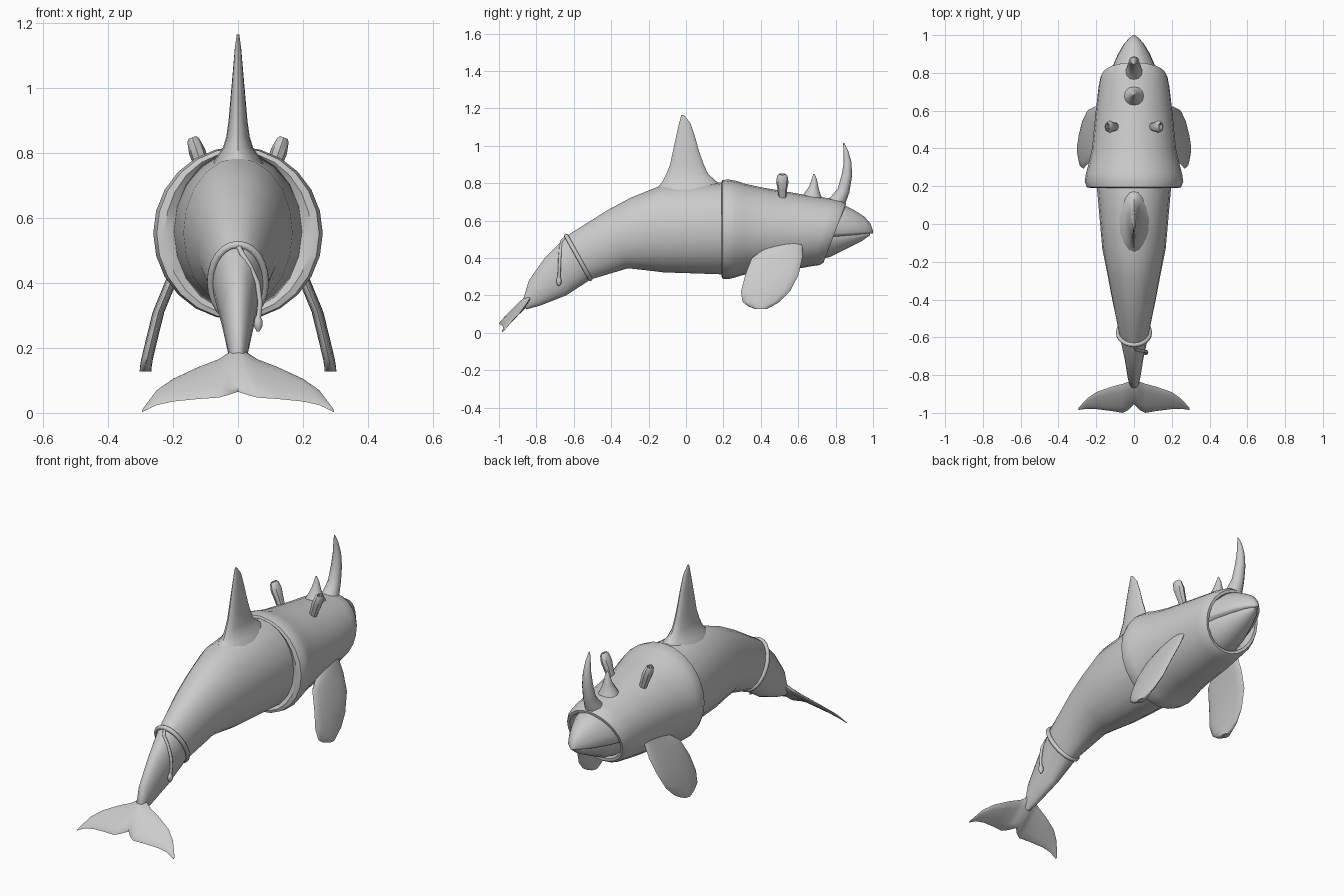
import bpy, bmesh, math
from mathutils import Vector as V


def loft(name, sections, n=20, caps=True):
    """Skin rings; each section is (centre, side axis, upper axis, lower axis)."""
    bm = bmesh.new()
    rings = []
    for c, u, top, bot in sections:
        ring = []
        for i in range(n):
            a = 2 * math.pi * i / n
            s = math.sin(a)
            ring.append(bm.verts.new(c + u * math.cos(a) + (top * s if s >= 0 else bot * -s)))
        rings.append(ring)
    for r, q in zip(rings, rings[1:]):
        for i in range(n):
            j = (i + 1) % n
            bm.faces.new((r[i], r[j], q[j], q[i]))
    if caps:
        bm.faces.new(rings[0])
        bm.faces.new(rings[-1])
    bmesh.ops.recalc_face_normals(bm, faces=bm.faces)
    me = bpy.data.meshes.new(name)
    bm.to_mesh(me)
    bm.free()
    ob = bpy.data.objects.new(name, me)
    bpy.context.collection.objects.link(ob)
    bpy.ops.object.select_all(action='DESELECT')
    ob.select_set(True)
    bpy.context.view_layer.objects.active = ob
    bpy.ops.object.shade_smooth_by_angle(angle=math.radians(42))
    return ob


def slice_(yt, zt, yb, zb, w, f=0.5):
    """Body section from top point, bottom point, half width, height of widest point."""
    t, b = V((0, yt, zt)), V((0, yb, zb))
    m = b.lerp(t, f)
    return m, V((w, 0, 0)), t - m, b - m


def blade(x, z, y0, y1, t):
    """Horizontal fin section."""
    return V((x, (y0 + y1) / 2, z)), V((0, (y1 - y0) / 2, 0)), V((t, 0, 0)), V((-t, 0, 0))


def tube(name, pts, r, cyclic=False):
    cu = bpy.data.curves.new(name, 'CURVE')
    cu.dimensions = '3D'
    cu.bevel_depth = r
    cu.bevel_resolution = 2
    cu.use_fill_caps = True
    sp = cu.splines.new('POLY')
    sp.points.add(len(pts) - 1)
    for p, co in zip(sp.points, pts):
        p.co = (*co, 1)
    sp.use_cyclic_u = cyclic
    ob = bpy.data.objects.new(name, cu)
    bpy.context.collection.objects.link(ob)
    return ob


# Body, tail to throat
loft("body", [slice_(*s) for s in [
    (-.87, .18, -.855, .125, .02), (-.84, .28, -.78, .145, .034), (-.755, .40, -.64, .20, .052),
    (-.635, .52, -.51, .285, .08), (-.42, .655, -.31, .345, .122), (-.30, .72, -.22, .335, .142),
    (-.14, .785, -.12, .323, .168), (.20, .805, .20, .312, .197), (.6, .71, .6, .37, .17)]])

# Beak: upper half overhangs the lower jaw
loft("upper_beak", [slice_(*s) for s in [
    (.72, .69, .72, .49, .155, .2), (.84, .685, .82, .505, .118, .15), (.90, .655, .90, .515, .085, .15),
    (.955, .62, .955, .525, .052, .15), (.985, .585, .985, .53, .025, .2), (1.0, .545, 1.0, .532, .006, .4)]])
loft("lower_jaw", [slice_(*s) for s in [
    (.68, .56, .65, .38, .14, .8), (.80, .55, .77, .405, .107, .8), (.88, .54, .86, .45, .075, .8),
    (.95, .535, .94, .49, .04, .8), (.985, .535, .985, .522, .012, .6)]])

# Hood with rolled rear hem and rolled front opening
loft("hood", [slice_(*s) for s in [
    (.21, .79, .21, .325, .19), (.19, .805, .19, .302, .225), (.195, .816, .195, .289, .25),
    (.225, .82, .225, .286, .261), (.27, .812, .26, .295, .255), (.31, .798, .31, .31, .243),
    (.40, .778, .40, .318, .222), (.61, .742, .58, .34, .203), (.78, .717, .68, .357, .187),
    (.835, .705, .715, .362, .178), (.855, .69, .735, .375, .165), (.852, .675, .735, .39, .15),
    (.82, .67, .70, .40, .14), (.75, .67, .66, .40, .14)]], n=24, caps=False)

# Dorsal fin
loft("dorsal_fin", [blade(0, *s) for s in [
    (.75, -.18, .23, .09), (.79, -.14, .19, .065), (.815, -.122, .155, .047), (.85, -.105, .118, .036),
    (.90, -.085, .095, .029), (.97, -.07, .07, .023), (1.05, -.053, .048, .016),
    (1.12, -.037, .024, .01), (1.165, -.025, -.012, .004)]], n=16)

# Flippers and ears, left and right
for side, s in (("right", 1), ("left", -1)):
    loft(side + "_flipper", [blade(s * x, z, a, b, .018) for x, z, a, b in [
        (.17, .49, .51, .622), (.188, .45, .42, .622), (.208, .40, .352, .622), (.245, .31, .317, .602),
        (.267, .22, .294, .555), (.28, .165, .302, .50), (.284, .14, .335, .458), (.285, .127, .37, .43)]], n=16)
    axis = V((s * .035, 0, .1))
    across = V((.94, 0, -.33 * s))
    loft(side + "_ear", [(V((s * .105, .515, .745)) + axis * h, across * a, V((0, b, 0)), V((0, -b, 0)))
                         for h, a, b in [(-.2, .02, .022), (.25, .024, .026), (.6, .026, .033), (.95, .019, .028),
                                         (1.03, .012, .02), (.55, .012, .016)]], n=8)

# Horns: path of (y, z, radius)
for name, path in (
    ("front_horn", [(.79, .67, .055), (.815, .71, .042), (.842, .76, .033), (.86, .84, .028),
                    (.864, .91, .021), (.855, .97, .013), (.843, 1.015, .003)]),
    ("rear_horn", [(.675, .71, .06), (.677, .745, .042), (.683, .78, .025), (.686, .82, .014), (.684, .85, .003)])):
    rings = []
    for i, (y, z, r) in enumerate(path):
        p, q = path[max(i - 1, 0)], path[min(i + 1, len(path) - 1)]
        d = V((0, p[1] - q[1], q[0] - p[0])).normalized() * r
        rings.append((V((0, y, z)), V((r, 0, 0)), d, -d))
    loft(name, rings, n=12)

# Tail flukes lofted across x: leading edge, trailing edge, thickness
half = [(0, -.81, .215, -.955, .065, .024), (.03, -.835, .185, -.985, .055, .017),
        (.06, -.846, .165, -1.0, .047, .013), (.12, -.862, .142, -.99, .043, .011),
        (.20, -.89, .105, -.98, .035, .008), (.25, -.925, .07, -.978, .024, .006),
        (.295, -.975, .01, -.985, .003, .002)]
rings = []
for x, y0, z0, y1, z1, t in [(-h[0], *h[1:]) for h in half[:0:-1]] + half:
    a, b = V((x, y0, z0)), V((x, y1, z1))
    up = V((0, z1 - z0, y0 - y1)).normalized() * t
    rings.append(((a + b) / 2, (a - b) / 2, up, -up))
loft("tail_flukes", rings, n=12)

# Rope tied round the tail, with a hanging end
c, u, t, b = slice_(-.64, .518, -.512, .288, .084)
tube("tail_rope", [c + u * math.cos(k * math.pi / 12) + t * math.sin(k * math.pi / 12) for k in range(24)],
     .012, True)
tube("rope_end", [(0, -.64, .515), (.012, -.665, .49), (.035, -.67, .455), (.06, -.675, .40),
                  (.068, -.677, .34), (.062, -.68, .28)], .008)
loft("rope_tip", [blade(.062, z, -.68 - r, -.68 + r, r) for z, r in
                  [(.30, .006), (.285, .013), (.268, .014), (.25, .004)]], n=8)
